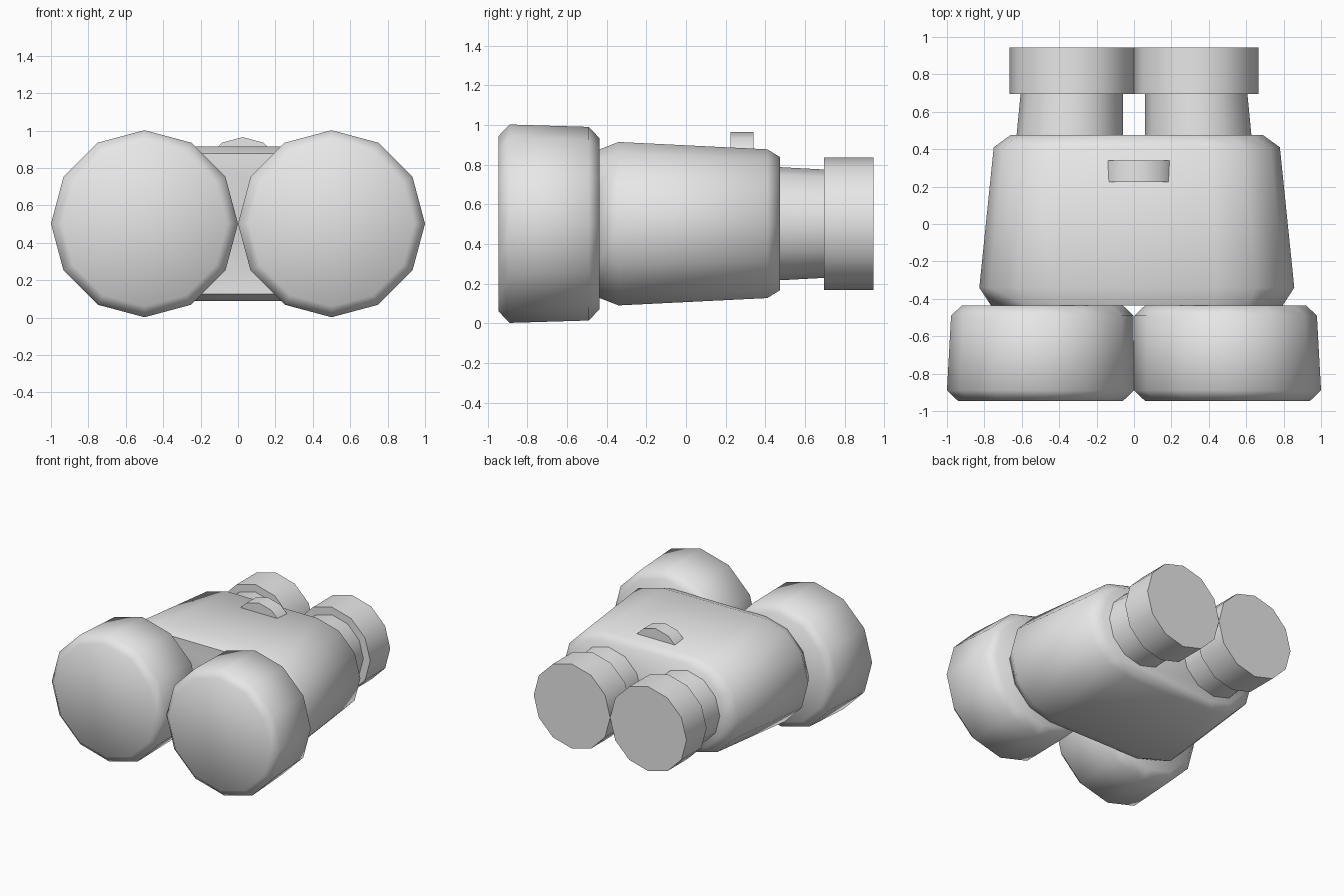
import bpy, bmesh
from math import sin, cos, pi, radians

cube = bpy.data.objects.get("Cube")
if cube:
    bpy.data.objects.remove(cube, do_unlink=True)

grey = bpy.data.materials.new("plain_grey")
grey.use_nodes = True
grey.diffuse_color = (0.8, 0.8, 0.8, 1)
grey.node_tree.nodes["Principled BSDF"].inputs["Base Color"].default_value = (0.8, 0.8, 0.8, 1)

SIDES = 12


def outline(radius, span):
    """Circle of SIDES corners, stretched sideways by span into a stadium."""
    points = []
    for half in (0, 1):
        shift = span * (1 - 2 * half)
        count = SIDES // 2 + (1 if span else 0)
        for k in range(count):
            a = -pi / 2 + half * pi + 2 * pi * k / SIDES
            points.append((shift + radius * cos(a), radius * sin(a)))
    return points


def loft(name, rings, cz, smooth_angle):
    """Skin rings of (y, centre x, radius, span) along y and cap both ends."""
    bm = bmesh.new()
    loops = [[bm.verts.new((cx + x, y, cz + z)) for x, z in outline(r, span)]
             for y, cx, r, span in rings]
    for a, b in zip(loops, loops[1:]):
        for i in range(len(a)):
            j = (i + 1) % len(a)
            bm.faces.new((a[i], a[j], b[j], b[i]))
    bm.faces.new(loops[0])
    bm.faces.new(loops[-1])
    bmesh.ops.recalc_face_normals(bm, faces=bm.faces)
    mesh = bpy.data.meshes.new(name)
    bm.to_mesh(mesh)
    bm.free()
    mesh.materials.append(grey)
    obj = bpy.data.objects.new(name, mesh)
    bpy.context.collection.objects.link(obj)
    bpy.ops.object.select_all(action='DESELECT')
    bpy.context.view_layer.objects.active = obj
    obj.select_set(True)
    bpy.ops.object.shade_smooth_by_angle(angle=radians(smooth_angle))
    return obj


# Tapered stadium-shaped housing with bevelled ends
loft("body", [(-0.435, 0.015, 0.375, 0.405), (-0.34, 0.015, 0.412, 0.43),
              (0.41, 0.015, 0.375, 0.39), (0.475, 0.015, 0.335, 0.34)], 0.502, 60)

# Focus wheel, mostly sunk in the top of the body
loft("focus_wheel", [(0.225, 0.025, 0.22, 0), (0.34, 0.025, 0.22, 0)], 0.745, 35)

for side, s in (("left", 1), ("right", -1)):
    # Large bevelled front barrel
    loft(side + "_front_barrel", [(-0.945, s * 0.5, 0.442, 0), (-0.89, s * 0.5, 0.5, 0),
                                  (-0.49, s * 0.49, 0.488, 0), (-0.435, s * 0.49, 0.43, 0)], 0.502, 60)
    # Tapered neck running into the body
    loft(side + "_eyepiece_neck", [(0.42, s * 0.345, 0.288, 0), (0.7, s * 0.333, 0.273, 0)], 0.502, 35)
    # Straight eyecup
    loft(side + "_eyecup", [(0.695, s * 0.333, 0.333, 0), (0.945, s * 0.333, 0.333, 0)], 0.502, 35)
